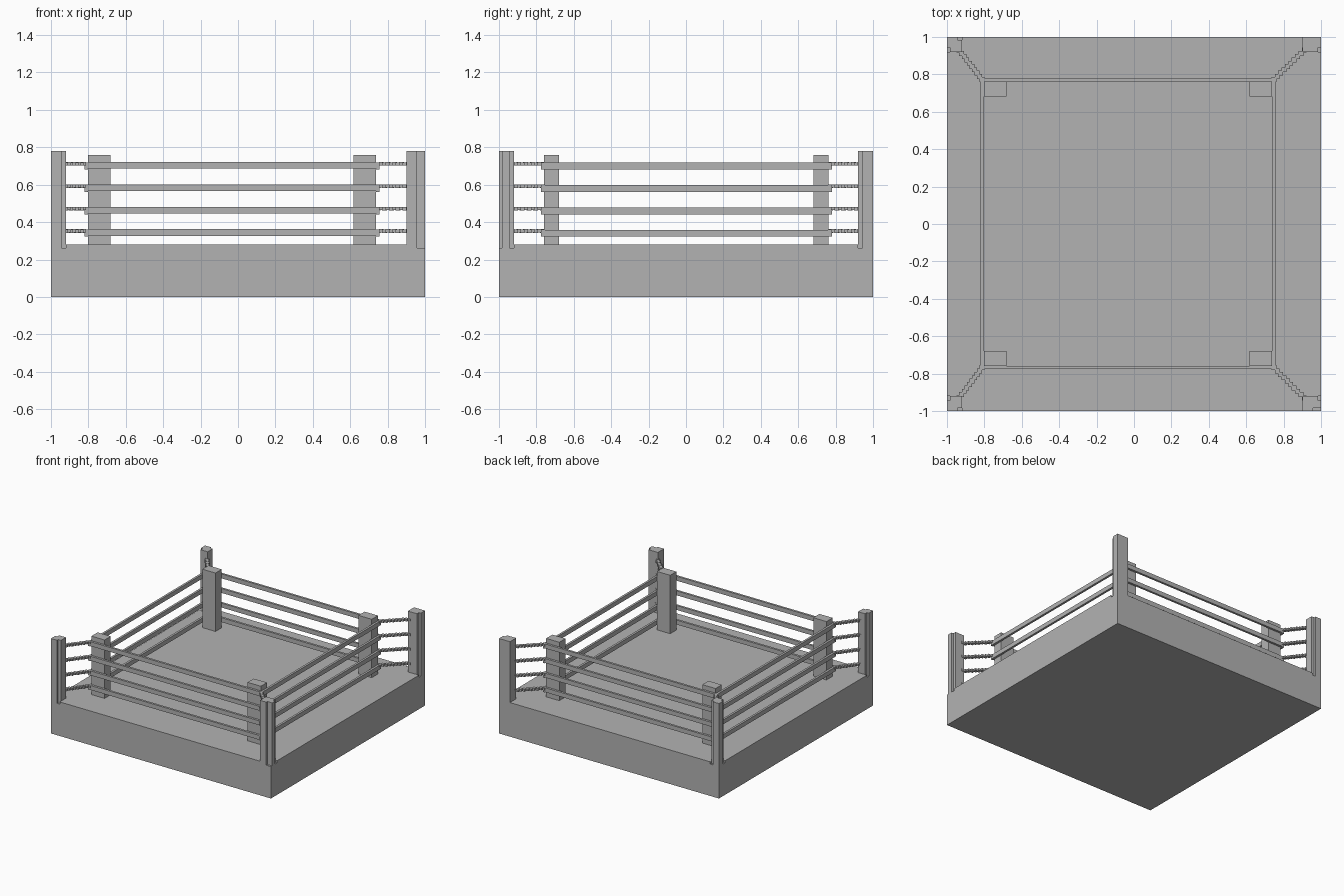
import bpy

old = bpy.data.objects.get("Cube")
if old:
    bpy.data.objects.remove(old, do_unlink=True)

grey = bpy.data.materials.new("plain grey")
grey.use_nodes = True
colour = (0.45, 0.45, 0.45, 1)
grey.diffuse_color = colour
grey.node_tree.nodes["Principled BSDF"].inputs["Base Color"].default_value = colour


def boxes(name, spans):
    """One object made of boxes, each given as (x0, x1, y0, y1, z0, z1)."""
    verts, faces = [], []
    for x0, x1, y0, y1, z0, z1 in spans:
        n = len(verts)
        verts += [(x, y, z) for z in (z0, z1)
                  for x, y in ((x0, y0), (x1, y0), (x1, y1), (x0, y1))]
        faces += [(n + 3, n + 2, n + 1, n), (n + 4, n + 5, n + 6, n + 7)]
        for i in range(4):
            j = (i + 1) % 4
            faces.append((n + i, n + j, n + j + 4, n + i + 4))
    mesh = bpy.data.meshes.new(name)
    mesh.from_pydata(verts, [], faces)
    mesh.materials.append(grey)
    obj = bpy.data.objects.new(name, mesh)
    bpy.context.collection.objects.link(obj)
    return obj


def cut(obj, cutter):
    mod = obj.modifiers.new("notches", "BOOLEAN")
    mod.operation = "DIFFERENCE"
    mod.solver = "EXACT"
    mod.object = cutter
    bpy.context.view_layer.objects.active = obj
    bpy.ops.object.modifier_apply(modifier=mod.name)


# Platform and the four corner posts
BASE_TOP = 0.28
platform = boxes("platform", [(-1, 1, -1, 1, 0, BASE_TOP)])
corners = {"front_right": (-1, -1), "front_left": (1, -1),
           "back_right": (-1, 1), "back_left": (1, 1)}
posts = []
for name, (sx, sy) in corners.items():
    xs = (-1, -0.92) if sx < 0 else (0.9, 1)
    ys = (-1, -0.92) if sy < 0 else (0.92, 1)
    posts.append(boxes(name + "_post", [(*xs, *ys, BASE_TOP - 0.1, 0.78)]))

# Shallow notches down the outer sides of the posts and into the platform rim
notches = []
for sy in (-1, 1):
    rim = sorted((sy * 0.985, sy * 1.1))
    inner = sorted((sy * 0.92, sy * 0.945))
    notches.append((-0.945, -0.92, *rim, 0.262, 1))
    for sx in (-1, 1):
        notches.append((*sorted((sx * 0.983, sx * 1.1)), *inner, 0.262, 1))
notches.append((0.957, 1.1, -1.1, -0.985, 0.262, 1))
cutter = boxes("notch_cutter", notches)
cutter.hide_render = True
for obj in [platform] + posts:
    cut(obj, cutter)
bpy.data.objects.remove(cutter, do_unlink=True)

# Corner pads inside the ropes
LEFT, RIGHT, FRONT, BACK = -0.802, 0.738, -0.758, 0.762
for name, (sx, sy) in corners.items():
    xs = (LEFT, LEFT + 0.12) if sx < 0 else (RIGHT - 0.12, RIGHT)
    ys = (FRONT, FRONT + 0.08) if sy < 0 else (BACK - 0.08, BACK)
    boxes(name + "_pad", [(*xs, *ys, BASE_TOP, 0.76)])

# Four levels of ropes around the pads, with stepped ties to the posts
WIDE, TALL = 0.018, 0.036
STEPS = 9
for level in range(4):
    z = 0.344 + level * 0.12
    x0, x1, y0, y1 = LEFT - WIDE, RIGHT + WIDE, FRONT - WIDE, BACK + WIDE
    zs = (z - TALL / 2, z + TALL / 2)
    number = str(level + 1)
    boxes("front_rope_" + number, [(LEFT, RIGHT, y0, FRONT, *zs)])
    boxes("back_rope_" + number, [(LEFT, RIGHT, BACK, y1, *zs)])
    low = (zs[0] - 0.004, zs[1] - 0.004)
    boxes("right_rope_" + number, [(x0, LEFT, y0, y1, *low)])
    boxes("left_rope_" + number, [(RIGHT, x1, y0, y1, *low)])
    for name, (sx, sy) in corners.items():
        start = (LEFT - 0.01 if sx < 0 else RIGHT + 0.01,
                 FRONT - 0.01 if sy < 0 else BACK + 0.01)
        end = (-0.935 if sx < 0 else 0.91, sy * 0.93)
        links = []
        for i in range(STEPS + 1):
            x, y = (a + (b - a) * i / STEPS for a, b in zip(start, end))
            lift = z + 0.007 + 0.002 * (i % 2)
            links.append((x - 0.013, x + 0.013, y - 0.013, y + 0.013,
                          lift - 0.009, lift + 0.009))
        boxes(name + "_tie_" + number, links)
